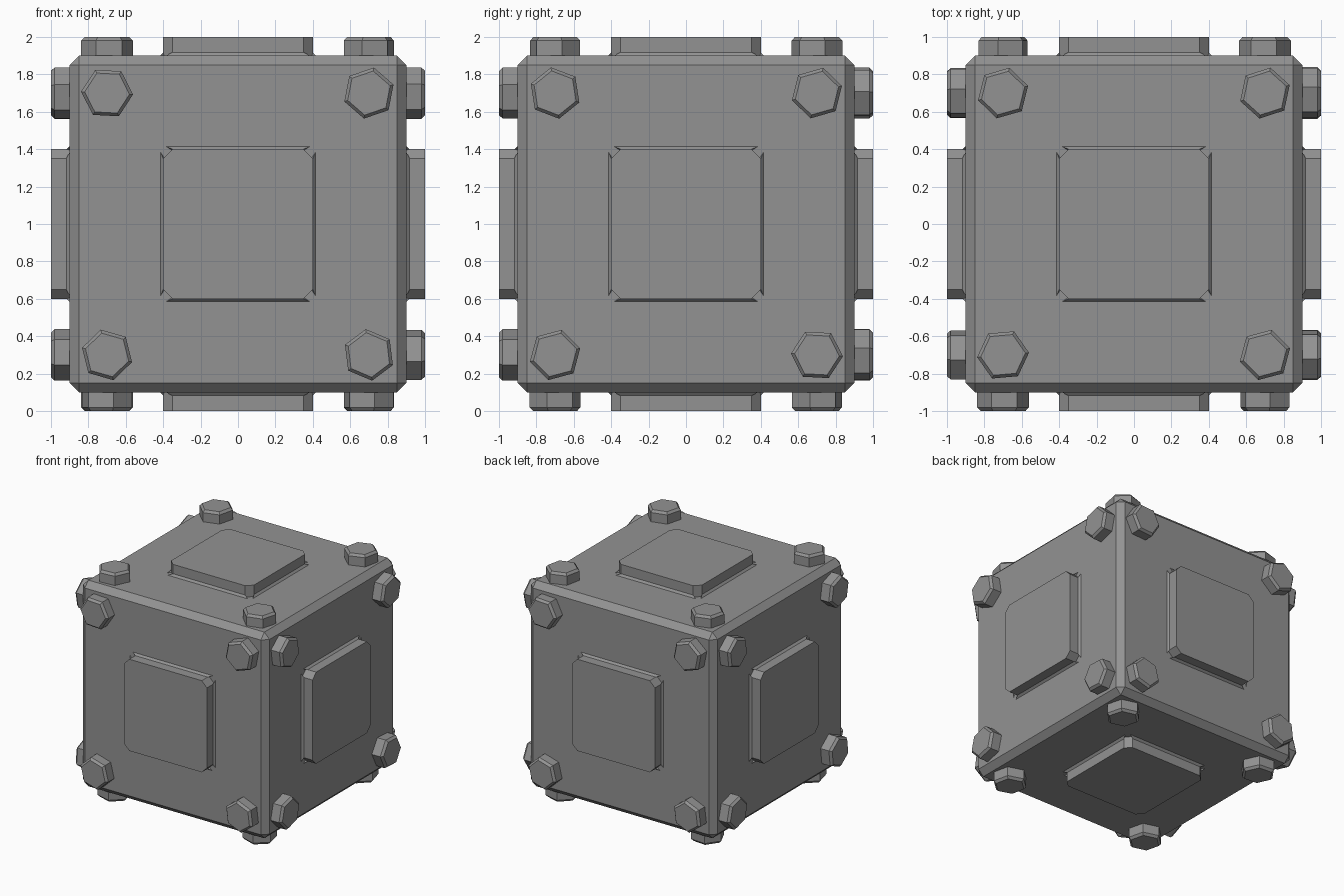
import bpy, bmesh
from math import radians, cos, sin, pi
from mathutils import Matrix, Vector

if "Cube" in bpy.data.objects:
    bpy.data.objects.remove(bpy.data.objects["Cube"])

# Dark grey metal
metal = bpy.data.materials.new("dark_metal")
metal.diffuse_color = (0.29, 0.29, 0.29, 1)
metal.use_nodes = True
metal.node_tree.nodes["Principled BSDF"].inputs["Base Color"].default_value = metal.diffuse_color


def make_object(name, bm, matrix=Matrix.Identity(4)):
    bmesh.ops.recalc_face_normals(bm, faces=bm.faces[:])
    mesh = bpy.data.meshes.new(name)
    bm.to_mesh(mesh)
    bm.free()
    mesh.materials.append(metal)
    obj = bpy.data.objects.new(name, mesh)
    obj.matrix_world = matrix
    bpy.context.collection.objects.link(obj)
    return obj


def loft(bm, rings):
    """Closed solid through rings of points."""
    loops = [[bm.verts.new(p) for p in ring] for ring in rings]
    n = len(loops[0])
    for a, b in zip(loops, loops[1:]):
        for i in range(n):
            j = (i + 1) % n
            bm.faces.new((a[i], a[j], b[j], b[i]))
    bm.faces.new(loops[0][::-1])
    bm.faces.new(loops[-1])


def hexagon(center, radius, h, phase):
    return [(center[0] + radius * cos(radians(phase) + k * pi / 3),
             center[1] + radius * sin(radians(phase) + k * pi / 3), h) for k in range(6)]


def chamfered_square(half, cut, h):
    pts = []
    for k in range(4):
        turn = Matrix.Rotation(k * pi / 2, 3, 'Z')
        pts += [turn @ Vector((half, half - cut, h)), turn @ Vector((half - cut, half, h))]
    return pts


# Body: chamfered cube
bm = bmesh.new()
bmesh.ops.create_cube(bm, size=1.8)
bmesh.ops.bevel(bm, geom=bm.edges[:], offset=0.05, segments=1, affect='EDGES', profile=0.5)
make_object("body", bm, Matrix.Translation((0, 0, 1)))

# Face frames: local +z is the outward normal, measured from the cube centre
front = Matrix.Rotation(pi / 2, 4, 'X')
frames = {name: Matrix.Rotation(k * pi / 2, 4, 'Z') @ front
          for k, name in enumerate(("front", "right", "back", "left"))}
frames["top"] = Matrix.Identity(4)
frames["bottom"] = Matrix.Rotation(pi, 4, 'X')

# Bolt turns in degrees: upper left, upper right, lower left, lower right
side_a, side_b, cap = (-3, 19, 44, 37), (39, 16, 15, -3), (16, 18, 5, 15)
turns = {"front": side_a, "back": side_a, "right": side_b, "left": (39, 19, 15, 37),
         "top": cap, "bottom": cap}
spots = ((-0.7, 0.7), (0.7, 0.7), (-0.7, -0.7), (0.7, -0.7))

for name, frame in frames.items():
    place = Matrix.Translation((0, 0, 1)) @ frame

    # Raised panel with cut corners
    bm = bmesh.new()
    loft(bm, [chamfered_square(0.4, 0.05, h) for h in (0.88, 1.0)])
    make_object(name + "_panel", bm, place)

    # Weld-like sloped strips at the foot of each panel side
    bm = bmesh.new()
    for k in range(4):
        turn = Matrix.Rotation(k * pi / 2, 3, 'Z')
        ends = [[turn @ Vector(p) for p in
                 ((s * 0.35, 0.4, 0.918), (s * 0.385, 0.415, 0.9), (s * 0.35, 0.39, 0.895))]
                for s in (-1, 1)]
        loft(bm, ends)
    make_object(name + "_panel_fillet", bm, place)

    # Corner bolts: hex heads with a chamfered rim
    bm = bmesh.new()
    for spot, turn in zip(spots, turns[name]):
        loft(bm, [hexagon(spot, r, h, turn)
                  for r, h in ((0.139, 0.88), (0.139, 0.98), (0.12, 1.0))])
    make_object(name + "_bolts", bm, place)
